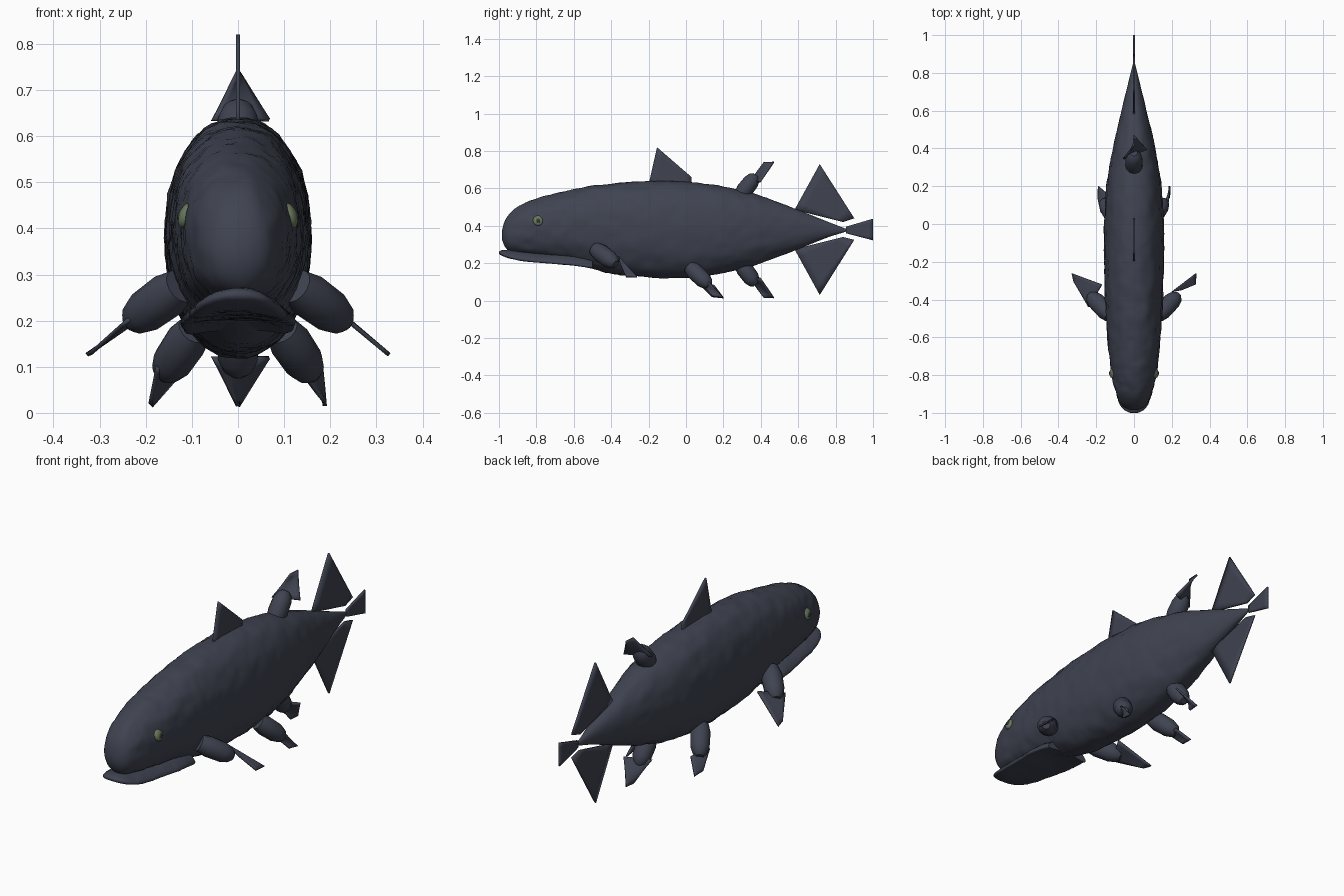
import bpy, bmesh, math
from mathutils import Vector, noise

cube = bpy.data.objects.get("Cube")
if cube:
    bpy.data.objects.remove(cube, do_unlink=True)


def material(name, color):
    m = bpy.data.materials.new(name)
    m.use_nodes = True
    m.diffuse_color = (*color, 1)
    bsdf = m.node_tree.nodes["Principled BSDF"]
    bsdf.inputs["Base Color"].default_value = (*color, 1)
    bsdf.inputs["Roughness"].default_value = 0.7
    return m


SLATE = material("slate skin", (0.05, 0.057, 0.082))
GREEN = material("eye green", (0.14, 0.19, 0.11))
DARK = material("pupil dark", (0.03, 0.04, 0.03))


def finish(name, bm, mat, smooth=40):
    bmesh.ops.recalc_face_normals(bm, faces=bm.faces)
    me = bpy.data.meshes.new(name)
    bm.to_mesh(me)
    bm.free()
    me.materials.append(mat)
    ob = bpy.data.objects.new(name, me)
    bpy.context.collection.objects.link(ob)
    bpy.ops.object.select_all(action='DESELECT')
    ob.select_set(True)
    bpy.context.view_layer.objects.active = ob
    if smooth:
        bpy.ops.object.shade_smooth_by_angle(angle=math.radians(smooth))
    return ob


def skin_rings(rings):
    """Bridge a list of closed rings and cap both ends."""
    bm = bmesh.new()
    rows = [[bm.verts.new(p) for p in ring] for ring in rings]
    n = len(rows[0])
    for a, b in zip(rows, rows[1:]):
        for i in range(n):
            j = (i + 1) % n
            bm.faces.new((a[i], a[j], b[j], b[i]))
    bm.faces.new(rows[0])
    bm.faces.new(rows[-1])
    return bm


def smooth_sample(keys, y):
    """Cubic interpolation through (y, top, bottom, half width) stations."""
    k = max(i for i in range(len(keys) - 1) if keys[i][0] <= y or i == 0)
    a, b = keys[k], keys[k + 1]
    before, after = keys[max(k - 1, 0)], keys[min(k + 2, len(keys) - 1)]
    span = b[0] - a[0]
    t = (y - a[0]) / span
    out = []
    for c in (1, 2, 3):
        ma = (b[c] - before[c]) / (b[0] - before[0]) * span
        mb = (after[c] - a[c]) / (after[0] - a[0]) * span
        out.append((2*t**3 - 3*t*t + 1) * a[c] + (t**3 - 2*t*t + t) * ma
                   + (3*t*t - 2*t**3) * b[c] + (t**3 - t*t) * mb)
    return out


def loft_body(name, keys, steps, sides, bump, droop=0):
    rings = []
    y0, y1 = keys[0][0], keys[-1][0]
    for s in range(steps + 1):
        u = s / steps
        y = y0 + (y1 - y0) * (0.35 * u * u + 0.65 * u)
        top, bottom, half = smooth_sample(keys, y)
        ring = []
        for i in range(sides):
            a = math.tau * i / sides
            ca, sa = math.cos(a), math.sin(a)
            x = half * math.copysign(abs(ca) ** 0.93, ca)
            z = (top + bottom) / 2 + (top - bottom) / 2 * math.copysign(abs(sa) ** 0.93, sa)
            p = Vector((x, y, z - droop * x * x))
            # scaly relief, fading on the thin tail and the nose
            fade = min(1, half / 0.1) ** 2 * bump
            d = noise.noise(Vector((p.x * 22, p.y * 13, p.z * 22)))
            d += 0.5 * noise.noise(p * 45)
            ring.append(p + Vector((ca, 0, sa)) * d * fade)
        rings.append(ring)
    return finish(name, skin_rings(rings), SLATE, 60)


# Body: y, top, bottom, half width
loft_body("body", [
    (-0.985, 0.37, 0.33, 0.02), (-0.97, 0.425, 0.29, 0.055),
    (-0.94, 0.468, 0.262, 0.078), (-0.9, 0.5, 0.25, 0.095),
    (-0.8, 0.545, 0.232, 0.118), (-0.6, 0.595, 0.2, 0.14),
    (-0.4, 0.625, 0.145, 0.152), (-0.2, 0.638, 0.125, 0.157),
    (0, 0.635, 0.122, 0.157), (0.2, 0.61, 0.148, 0.145),
    (0.4, 0.56, 0.2, 0.112), (0.6, 0.485, 0.275, 0.067),
    (0.75, 0.425, 0.335, 0.03), (0.86, 0.382, 0.37, 0.003)],
    110, 56, 0.0055)

# Protruding lower jaw, drooping at its sides
loft_body("lower_jaw", [
    (-1, 0.262, 0.25, 0.02), (-0.985, 0.27, 0.24, 0.052),
    (-0.95, 0.272, 0.228, 0.078), (-0.88, 0.268, 0.217, 0.097),
    (-0.75, 0.262, 0.208, 0.113), (-0.6, 0.256, 0.2, 0.125),
    (-0.5, 0.24, 0.18, 0.115)],
    40, 36, 0.004, 2.2)


def lobe(name, start, end, radius):
    """Fleshy fin stalk with tapered ends."""
    start, end = Vector(start), Vector(end)
    axis = end - start
    side = axis.cross(Vector((0.3, 1, 0.2))).normalized()
    up = axis.cross(side).normalized()
    rings = []
    for t, k in ((0, 0.8), (0.25, 1), (0.7, 0.95), (0.9, 0.72), (1, 0.4)):
        rings.append([start + axis * t + (side * math.cos(a) + up * math.sin(a)) * radius * k
                      for a in (math.tau * i / 14 for i in range(14))])
    return finish(name, skin_rings(rings), SLATE, 35)


def blade(name, a, b, c, d, thick=0.009):
    """Thin fin: edge a-b runs to edge d-c, twisting where the edges differ."""
    a, b, c, d = map(Vector, (a, b, c, d))
    n = 6
    bm = bmesh.new()
    grid = [[bm.verts.new(a.lerp(b, i / n).lerp(d.lerp(c, i / n), j / n))
             for i in range(n + 1)] for j in range(n + 1)]
    for j in range(n):
        for i in range(n):
            bm.faces.new((grid[j][i], grid[j][i + 1], grid[j + 1][i + 1], grid[j + 1][i]))
    ob = finish(name, bm, SLATE, 30)
    mod = ob.modifiers.new("thickness", 'SOLIDIFY')
    mod.thickness = thick
    mod.offset = 0
    return ob


# Paired lobes and eyes
for s, label in ((1, "left"), (-1, "right")):
    lobe(label + "_pectoral_lobe", (s * 0.125, -0.485, 0.275), (s * 0.235, -0.375, 0.195), 0.049)
    lobe(label + "_pelvic_lobe", (s * 0.095, 0.02, 0.18), (s * 0.163, 0.125, 0.08), 0.046)
    for part, x, r, rx, mat in (("eye", 0.111, 0.028, 0.018, GREEN),
                                ("pupil", 0.124, 0.012, 0.008, DARK)):
        bm = bmesh.new()
        bmesh.ops.create_uvsphere(bm, u_segments=20, v_segments=12, radius=1)
        for v in bm.verts:
            v.co = (s * x + v.co.x * rx - s * v.co.z * r * 0.25,
                    -0.79 + v.co.y * r, 0.428 + v.co.z * r)
        finish(f"{label}_{part}", bm, mat)

# Paired fin blades, each side twisted its own way
blade("right_pectoral_fin", (-0.24, -0.44, 0.2), (-0.17, -0.32, 0.235),
      (-0.328, -0.262, 0.126), (-0.318, -0.305, 0.13))
blade("left_pectoral_fin", (0.2, -0.36, 0.235), (0.25, -0.35, 0.19),
      (0.325, -0.32, 0.128), (0.328, -0.262, 0.126))
blade("right_pelvic_fin", (-0.175, 0.06, 0.1), (-0.13, 0.15, 0.08),
      (-0.188, 0.2, 0.015), (-0.19, 0.14, 0.02))
blade("left_pelvic_fin", (0.182, 0.12, 0.1), (0.145, 0.1, 0.075),
      (0.188, 0.14, 0.025), (0.188, 0.2, 0.015))

# Second dorsal and anal fins on stalks
lobe("rear_dorsal_lobe", (0, 0.29, 0.56), (0, 0.375, 0.67), 0.046)
lobe("anal_lobe", (0, 0.29, 0.2), (0, 0.375, 0.085), 0.046)
for name, base, tip in (("rear_dorsal_fin", 0.635, 0.74), ("anal_fin", 0.12, 0.015)):
    blade(name, (-0.057, 0.345, base), (0.068, 0.395, base),
          (0, 0.47, tip), (0, 0.415, tip))

# Front dorsal fin and three-part tail
blade("front_dorsal_fin", (0, -0.2, 0.62), (0, 0.03, 0.625), (0, 0.03, 0.66), (0, -0.155, 0.82))
blade("upper_tail_fin", (0, 0.58, 0.485), (0, 0.84, 0.42), (0, 0.9, 0.44), (0, 0.715, 0.73))
blade("lower_tail_fin", (0, 0.58, 0.275), (0, 0.84, 0.34), (0, 0.9, 0.325), (0, 0.715, 0.03))
blade("tail_tip_fin", (0, 0.855, 0.36), (0, 0.855, 0.395), (0, 1, 0.438), (0, 1, 0.322))
